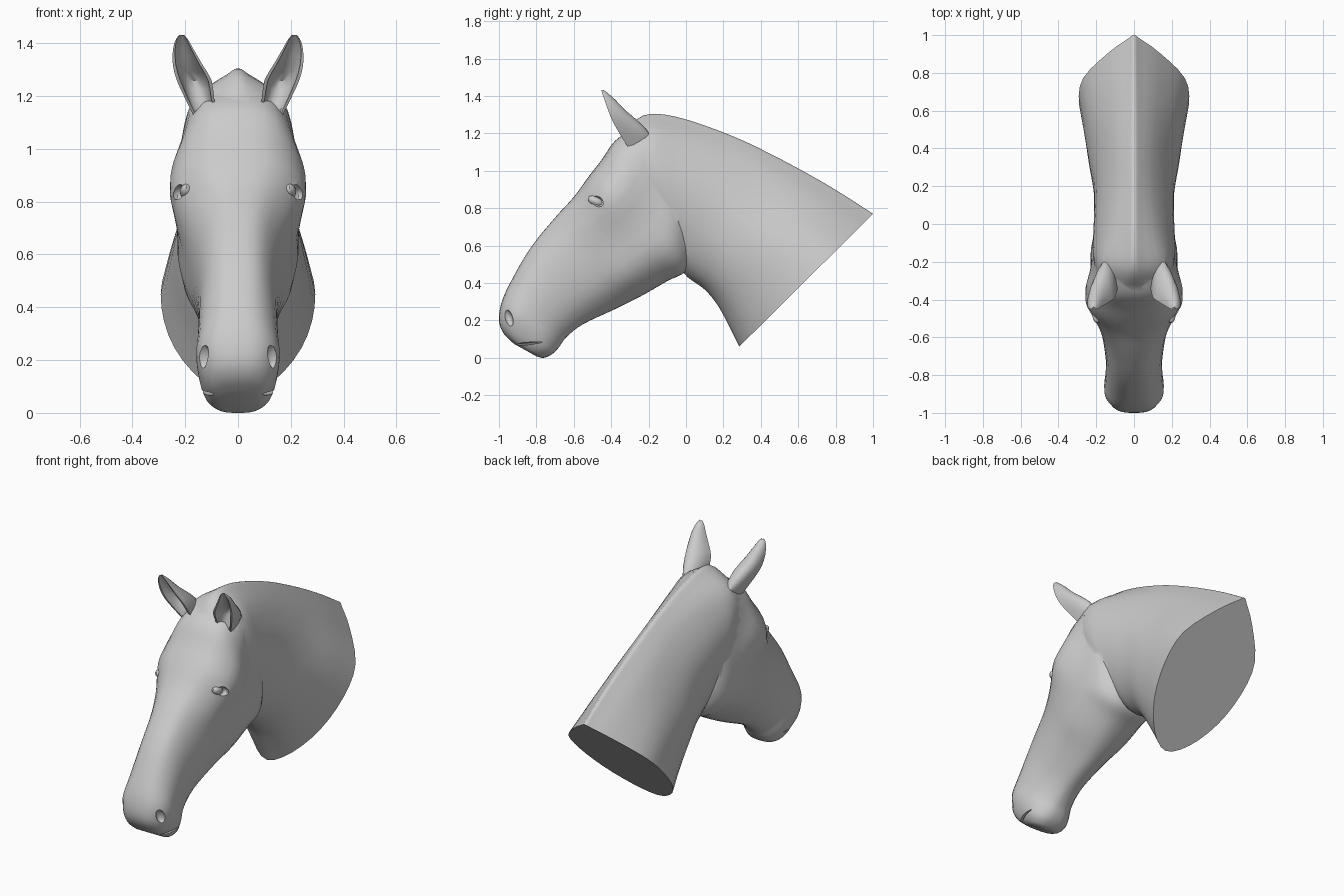
import bpy, bmesh, math
from mathutils import Vector

if "Cube" in bpy.data.objects:
    bpy.data.objects.remove(bpy.data.objects["Cube"])


def catmull(rows, sub, closed=False):
    """Smoothly resample a list of number rows."""
    n, out = len(rows), []
    for i in range(n if closed else n - 1):
        ids = [i - 1, i, i + 1, i + 2]
        a, b, c, d = [rows[k % n] if closed else rows[min(max(k, 0), n - 1)] for k in ids]
        for s in range(sub):
            u = s / sub
            out.append([0.5 * (2 * q + (r - p) * u + (2 * p - 5 * q + 4 * r - t) * u * u
                               + (3 * q - p - 3 * r + t) * u ** 3)
                        for p, q, r, t in zip(a, b, c, d)])
    if not closed:
        out.append(list(rows[-1]))
    return out


def skin(name, rings):
    """Bridge closed rings and cap both ends."""
    bm = bmesh.new()
    loops = [[bm.verts.new(p) for p in ring] for ring in rings]
    n = len(loops[0])
    for a, b in zip(loops, loops[1:]):
        for i in range(n):
            j = (i + 1) % n
            bm.faces.new((a[i], a[j], b[j], b[i]))
    bm.faces.new(loops[0])
    bm.faces.new(loops[-1])
    bmesh.ops.recalc_face_normals(bm, faces=bm.faces)
    me = bpy.data.meshes.new(name)
    bm.to_mesh(me)
    bm.free()
    ob = bpy.data.objects.new(name, me)
    bpy.context.collection.objects.link(ob)
    return ob


def loft(name, ts, sections, sub):
    """Each section: top y,z, bottom y,z, then half-widths from top to bottom."""
    rings = []
    for row in catmull(sections, sub):
        top, bot = Vector((0, row[0], row[1])), Vector((0, row[2], row[3]))
        half = list(zip(ts, [0] + row[4:] + [0]))
        loop = half + [(t, -w) for t, w in reversed(half[1:-1])]
        ring = []
        for t, w in catmull(loop, 3, True):
            p = top.lerp(bot, t)
            p.x = w
            ring.append(p)
        rings.append(ring)
    return skin(name, rings)


def blob(name, loc, size, tilt=0.0, side=1):
    bpy.ops.mesh.primitive_uv_sphere_add(segments=14, ring_count=9,
                                         location=(loc[0] * side, loc[1], loc[2]),
                                         rotation=(tilt, 0, 0), scale=size)
    ob = bpy.context.object
    ob.name = name
    return ob


def combine(base, other, op):
    mod = base.modifiers.new("combine", 'BOOLEAN')
    mod.operation, mod.solver, mod.object = op, 'EXACT', other
    bpy.context.view_layer.objects.active = base
    bpy.ops.object.modifier_apply(modifier=mod.name)
    bpy.data.objects.remove(other, do_unlink=True)


# head, from lips up to the back of the cheeks
head = loft("horse_head", [0, .04, .22, .5, .78, .96, 1], [
    [-.92, .075, -.80, .008, .04, .075, .08, .07, .04],
    [-.975, .13, -.76, .0, .06, .105, .11, .10, .06],
    [-1.0, .20, -.715, .02, .08, .13, .138, .125, .075],
    [-.985, .30, -.68, .055, .09, .15, .155, .13, .07],
    [-.93, .42, -.64, .11, .08, .14, .15, .12, .06],
    [-.83, .59, -.55, .18, .08, .135, .15, .125, .06],
    [-.70, .75, -.38, .26, .09, .155, .175, .155, .07],
    [-.60, .86, -.24, .33, .115, .20, .205, .195, .09],
    [-.52, .97, -.10, .41, .15, .252, .23, .215, .11],
    [-.45, 1.06, .0, .465, .15, .25, .228, .22, .13],
    [-.38, 1.16, .04, .58, .14, .215, .213, .207, .12],
    [-.29, 1.22, .04, .75, .12, .195, .19, .17, .08]], 4)

# neck with narrow mane ridge, ending on the slanted flat cut
neck = loft("neck", [0, .025, .13, .32, .52, .74, .92, 1], [
    [-.34, 1.19, -.20, .65, .07, .165, .19, .18, .14, .07],
    [-.23, 1.295, -.05, .50, .045, .165, .213, .213, .18, .09],
    [-.05, 1.288, .01, .43, .035, .13, .20, .213, .18, .11],
    [.25, 1.185, .10, .365, .03, .105, .185, .213, .195, .12],
    [.52, 1.055, .17, .28, .03, .11, .195, .238, .215, .13],
    [.78, .91, .23, .17, .03, .125, .235, .265, .225, .13],
    [1.0, .77, .285, .06, .03, .135, .27, .29, .24, .13]], 4)
combine(head, neck, 'UNION')

# ears: crescent slices, given as height, x range, front y, back y
ear_slices = [
    (1.11, .07, .16, -.30, -.19), (1.19, .09, .20, -.35, -.19),
    (1.26, .10, .232, -.39, -.25), (1.32, .135, .247, -.415, -.32),
    (1.38, .17, .246, -.436, -.378), (1.415, .19, .235, -.448, -.418),
    (1.432, .205, .222, -.452, -.44)]
for side in (1, -1):
    rings = []
    for z, x0, x1, yf, yb in catmull(ear_slices, 2):
        cx, hw, d = (x0 + x1) / 2, (x1 - x0) / 2, yb - yf
        hollow = min(.65, max(.05, (z - 1.15) * 6))
        arc = [math.pi * i / 10 for i in range(11)]
        ring = [(side * (cx + hw * math.cos(a)), yf + d * math.sin(a), z) for a in arc]
        ring += [(side * (cx + .8 * hw * math.cos(a)), yf + .01 * hw + hollow * d * math.sin(a), z)
                 for a in reversed(arc)]
        rings.append(ring)
    combine(head, skin("ear", rings), 'UNION')

# eyes set on the brow surface, nostrils and the lip line
eye_x = head.ray_cast(Vector((1, -.485, .835)), Vector((-1, 0, 0)))[1].x
for side in (1, -1):
    combine(head, blob("socket", (eye_x + .012, -.485, .84), (.028, .055, .028), -.4, side), 'DIFFERENCE')
    combine(head, blob("eye", (eye_x - .022, -.482, .838), (.025, .045, .026), -.4, side), 'UNION')
    combine(head, blob("nostril", (.135, -.95, .215), (.032, .024, .048), .35, side), 'DIFFERENCE')
    combine(head, blob("lip_line", (.12, -.86, .075), (.03, .10, .007), .1, side), 'DIFFERENCE')

# soft shading with crisp edges at the cut
bpy.ops.object.select_all(action='DESELECT')
head.select_set(True)
bpy.context.view_layer.objects.active = head
bpy.ops.object.shade_smooth_by_angle(angle=math.radians(35))
